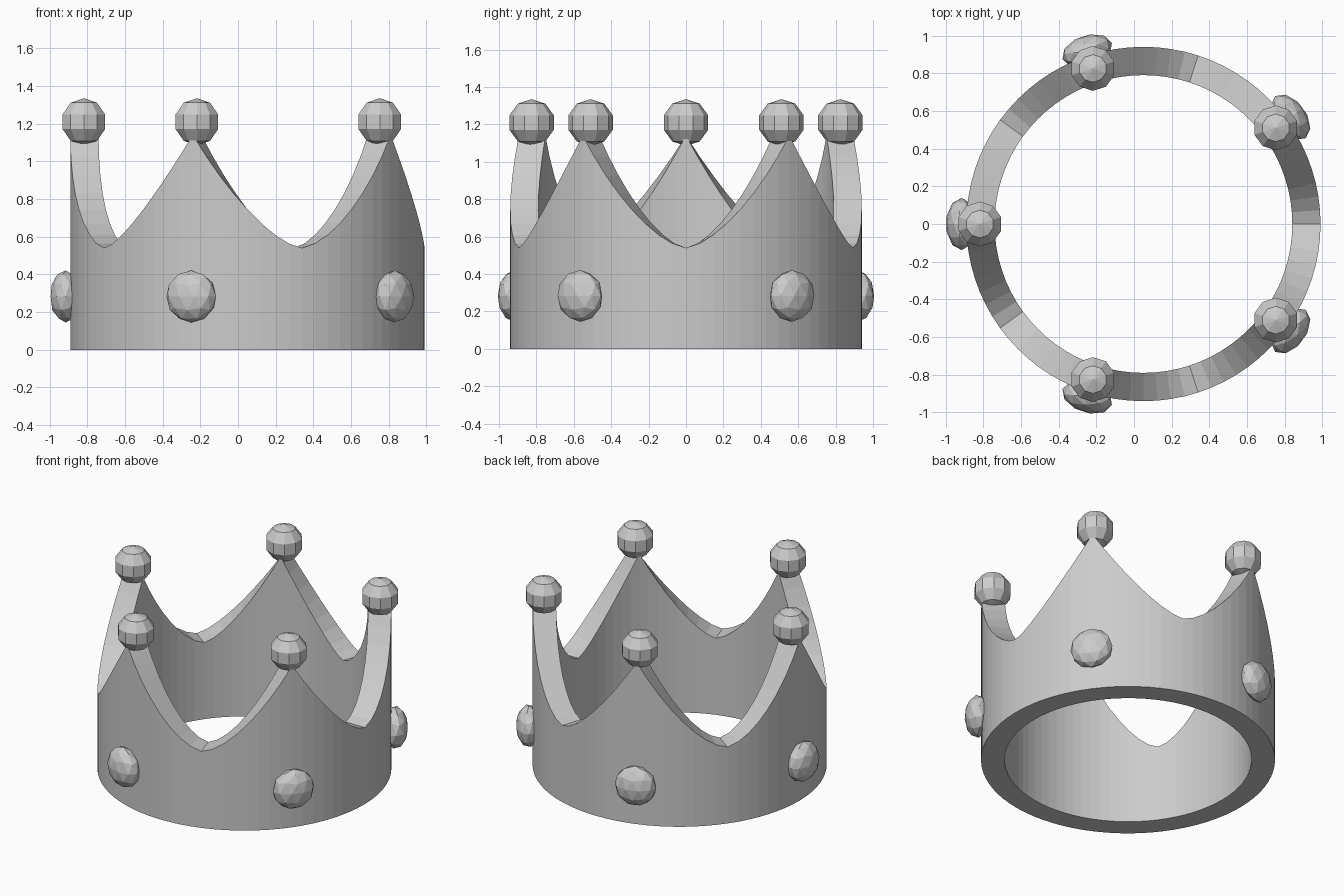
import bpy, bmesh, math
from mathutils import Matrix, Vector

cube = bpy.data.objects.get("Cube")
if cube:
    bpy.data.objects.remove(cube, do_unlink=True)

SPIKES = 5
SEGMENTS = 80
OUTER, INNER = 0.94, 0.79
VALLEY, PEAK = 0.54, 1.14
CENTRE = Vector((0.05, 0, 0))

grey = bpy.data.materials.new("plain grey")
grey.use_nodes = True
colour = (0.6, 0.6, 0.6, 1)
grey.diffuse_color = colour
grey.node_tree.nodes["Principled BSDF"].inputs["Base Color"].default_value = colour


def finish(bm, name):
    mesh = bpy.data.meshes.new(name)
    bmesh.ops.recalc_face_normals(bm, faces=bm.faces)
    bm.to_mesh(mesh)
    bm.free()
    mesh.materials.append(grey)
    obj = bpy.data.objects.new(name, mesh)
    bpy.context.collection.objects.link(obj)
    return obj


def around(angle, radius, z):
    return CENTRE + Vector((radius * math.cos(angle), radius * math.sin(angle), z))


def rim_height(i):
    # Valleys start at angle zero; each side curves up to a sharp peak
    step = SEGMENTS // SPIKES
    k = i % step
    u = min(k, step - k) / (step / 2)
    return VALLEY + (PEAK - VALLEY) * u ** 1.55


# Band with spikes: a closed loop of four-cornered cross-sections
bm = bmesh.new()
sections = []
for i in range(SEGMENTS):
    a = math.tau * i / SEGMENTS
    top = rim_height(i)
    corners = [(OUTER, 0), (OUTER, top), (INNER, top), (INNER, 0)]
    sections.append([bm.verts.new(around(a, r, z)) for r, z in corners])
for i, here in enumerate(sections):
    there = sections[(i + 1) % SEGMENTS]
    for j in range(4):
        k = (j + 1) % 4
        bm.faces.new((here[j], there[j], there[k], here[k]))
finish(bm, "crown_band")

# A ball on every spike tip and a flattened gem below it
for n in range(SPIKES):
    a = math.tau * (n + 0.5) / SPIKES

    bm = bmesh.new()
    bmesh.ops.create_uvsphere(bm, u_segments=10, v_segments=5, radius=0.125,
                              matrix=Matrix.Translation(around(a, 0.868, 1.21)))
    finish(bm, f"spike_ball_{n + 1}")

    bm = bmesh.new()
    place = (Matrix.Translation(around(a, 0.965, 0.283))
             @ Matrix.Rotation(a, 4, "Z")
             @ Matrix.Diagonal((0.083, 0.138, 0.138, 1)))
    bmesh.ops.create_icosphere(bm, subdivisions=2, radius=1, matrix=place)
    finish(bm, f"gem_{n + 1}")
